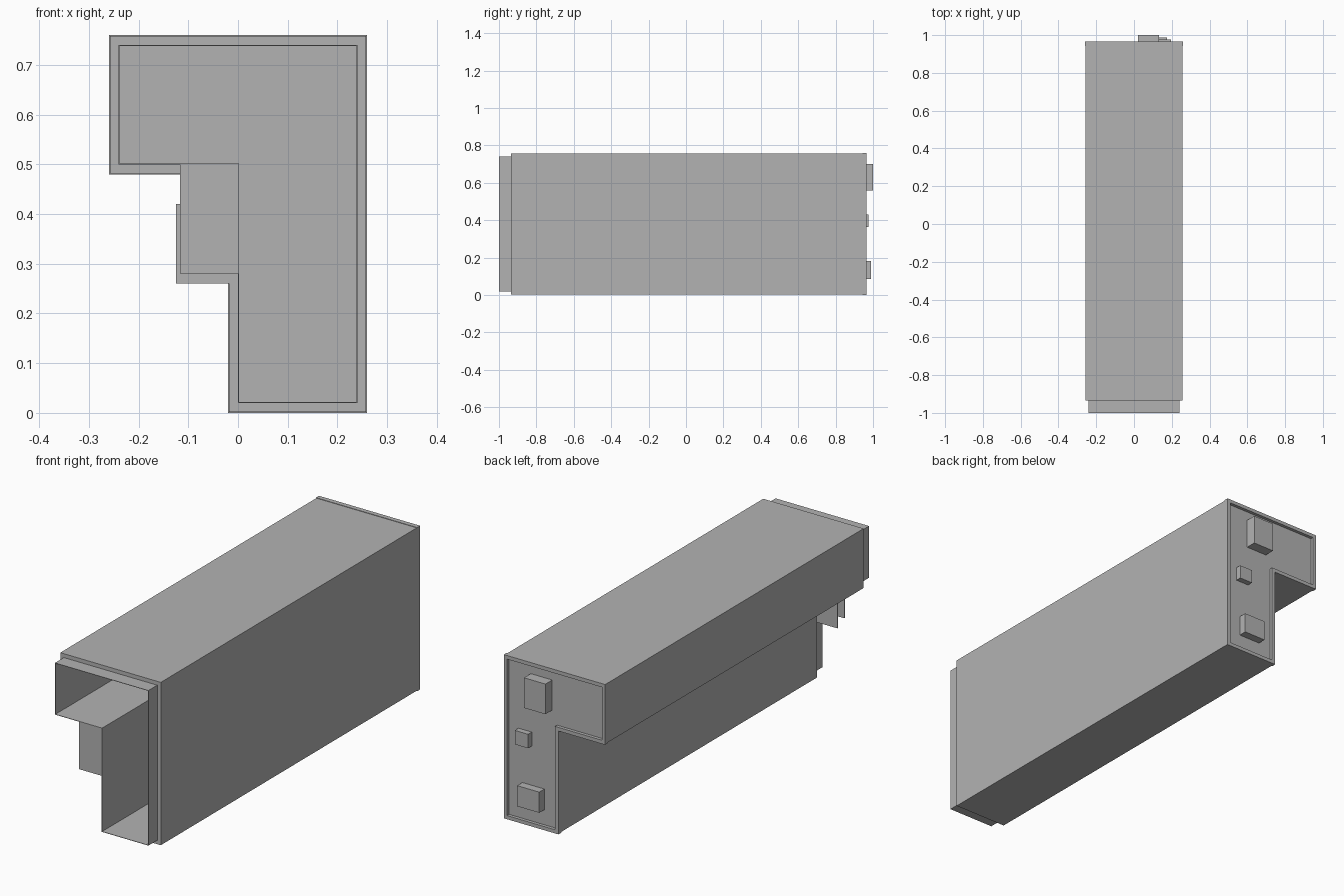
import bpy, bmesh

cube = bpy.data.objects.get("Cube")
if cube:
    bpy.data.objects.remove(cube, do_unlink=True)

# Single plain grey finish
grey = bpy.data.materials.new("plain grey")
grey.use_nodes = True
colour = (0.45, 0.45, 0.45, 1)
grey.diffuse_color = colour
grey.node_tree.nodes["Principled BSDF"].inputs["Base Color"].default_value = colour


def finish(name, bm):
    bmesh.ops.recalc_face_normals(bm, faces=bm.faces)
    mesh = bpy.data.meshes.new(name)
    bm.to_mesh(mesh)
    bm.free()
    mesh.materials.append(grey)
    obj = bpy.data.objects.new(name, mesh)
    bpy.context.collection.objects.link(obj)
    return obj


def outline(d):
    """Upside-down L outline in x and z, grown outwards by d."""
    left, right, inner = -0.24 - d, 0.24 + d, -d
    low, step, high = 0.02 - d, 0.5 - d, 0.74 + d
    return [(left, step), (inner, step), (inner, low),
            (right, low), (right, high), (left, high)]


def loft(name, sections, ring=True):
    """Skin L outlines given as (growth, y); a ring closes on itself, else ends are capped."""
    bm = bmesh.new()
    loops = [[bm.verts.new((x, y, z)) for x, z in outline(d)] for d, y in sections]
    pairs = list(zip(loops, loops[1:]))
    if ring:
        pairs.append((loops[-1], loops[0]))
    else:
        bm.faces.new(loops[0])
        bm.faces.new(loops[-1])
    for a, b in pairs:
        for i in range(len(a)):
            j = (i + 1) % len(a)
            bm.faces.new((a[i], a[j], b[j], b[i]))
    return finish(name, bm)


def box(name, xs, ys, zs):
    bm = bmesh.new()
    bmesh.ops.create_cube(bm, size=1)
    for v in bm.verts:
        v.co = [r[0] if c < 0 else r[1] for c, r in zip(v.co, (xs, ys, zs))]
    return finish(name, bm)


FRONT, LIP, REAR, BACK = -1.0, -0.935, 0.943, 0.965


def tube(name, inner, outer, y0, y1):
    return loft(name, [(inner, y0), (outer, y0), (outer, y1), (inner, y1)])


# Hollow L-shaped duct with a thin sleeve in front and a raised frame behind
tube("front_sleeve", -0.002, 0, FRONT, LIP)
tube("main_body", 0, 0.018, LIP, REAR)
tube("back_frame", 0.003, 0.02, REAR, BACK)
loft("back_panel", [(0.004, 0.935), (0.004, 0.95)], ring=False)

# Plates filling the inner corner of the L at the front
box("corner_front_plate", (-0.117, 0), (FRONT, FRONT + 0.004), (0.28, 0.5))
box("corner_rear_plate", (-0.125, -0.018), (LIP, LIP + 0.003), (0.26, 0.42))

# Blocks on the back panel
box("upper_block", (0.022, 0.132), (REAR, 1.0), (0.56, 0.7))
box("middle_block", (0.127, 0.195), (REAR, 0.977), (0.365, 0.43))
box("lower_block", (0.062, 0.175), (REAR, 0.988), (0.087, 0.183))
